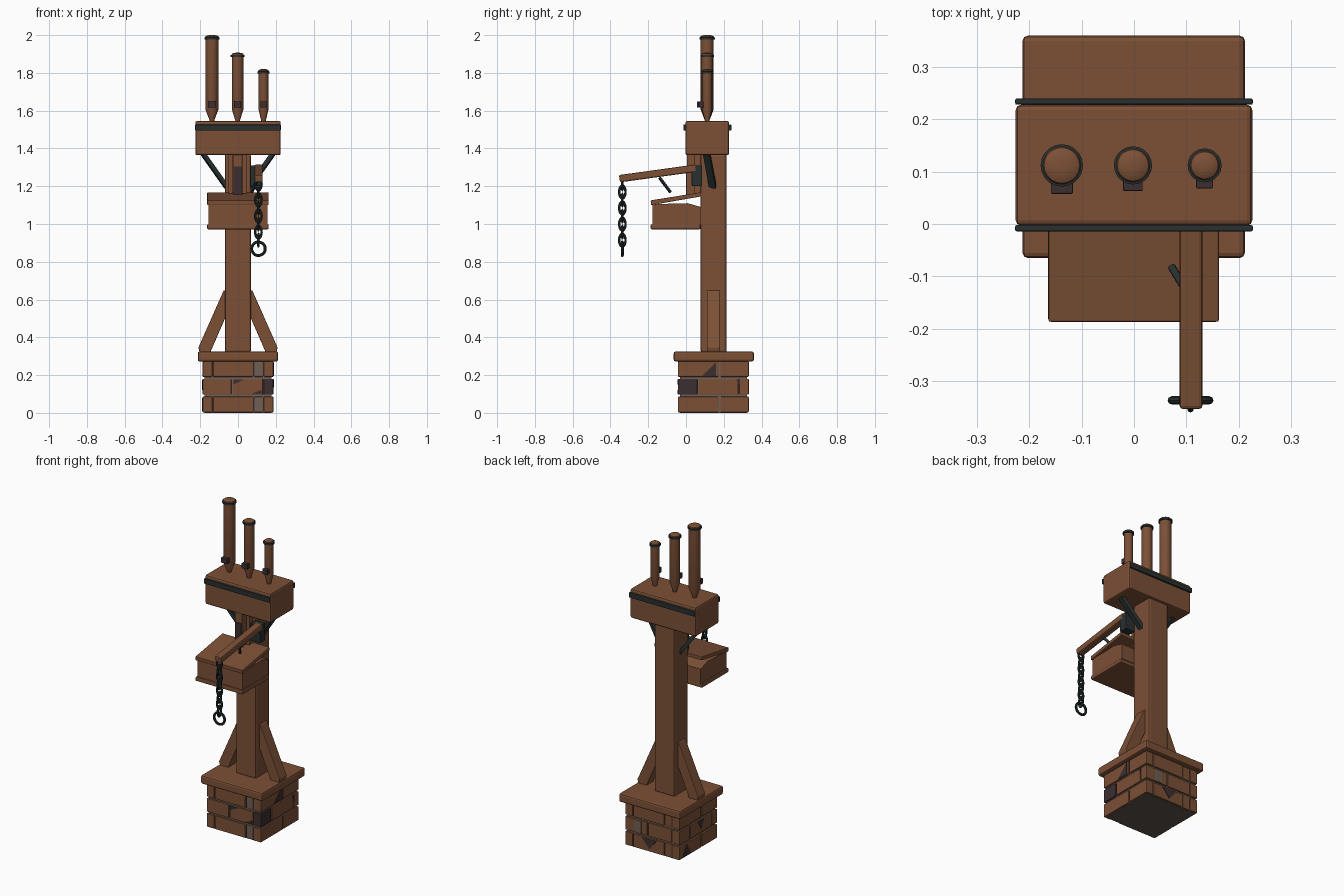
import bpy
import bmesh
from math import pi, sin, cos
from mathutils import Vector

if "Cube" in bpy.data.objects:
    bpy.data.objects.remove(bpy.data.objects["Cube"])


def material(name, rgb):
    m = bpy.data.materials.new(name)
    m.use_nodes = True
    col = (*rgb, 1)
    m.diffuse_color = col
    m.node_tree.nodes["Principled BSDF"].inputs["Base Color"].default_value = col
    return m


BROWN = material("warm brown", (0.2, 0.08, 0.037))
IRON = material("dark iron", (0.021, 0.03, 0.029))
DARK = material("dark plum", (0.045, 0.028, 0.03))
GREY = material("mortar grey", (0.16, 0.115, 0.09))
SOOT = material("charcoal", (0.105, 0.085, 0.068))


def finish(name, bm, mat, bevel=0):
    bmesh.ops.recalc_face_normals(bm, faces=bm.faces)
    me = bpy.data.meshes.new(name)
    bm.to_mesh(me)
    bm.free()
    me.materials.append(mat)
    ob = bpy.data.objects.new(name, me)
    bpy.context.collection.objects.link(ob)
    if bevel:
        mod = ob.modifiers.new("soft edges", "BEVEL")
        mod.width = bevel
        mod.segments = 2
    return ob


def box(name, x, y, z, mat=BROWN, bevel=0.006):
    bm = bmesh.new()
    bmesh.ops.create_cube(bm, size=1)
    for v in bm.verts:
        v.co = [r[0] if c < 0 else r[1] for c, r in zip(v.co, (x, y, z))]
    return finish(name, bm, mat, bevel)


def beam(name, a, b, wide, tall, mat=BROWN, bevel=0.006):
    a, b = Vector(a), Vector(b)
    h = (b - a).length / 2
    ob = box(name, (-wide / 2, wide / 2), (-tall / 2, tall / 2), (-h, h), mat, bevel)
    ob.rotation_mode = "QUATERNION"
    ob.rotation_quaternion = (b - a).to_track_quat("Z", "Y")
    ob.location = (a + b) / 2
    return ob


def prism(name, points, offset, mat=BROWN, bevel=0):
    bm = bmesh.new()
    face = bm.faces.new([bm.verts.new(p) for p in points])
    out = bmesh.ops.extrude_face_region(bm, geom=[face])["geom"]
    moved = [g for g in out if isinstance(g, bmesh.types.BMVert)]
    bmesh.ops.translate(bm, verts=moved, vec=offset)
    # The starting face closes the near end
    if not face.is_valid:
        bm.faces.new([v for v in bm.verts if v not in moved])
    return finish(name, bm, mat, bevel)


def lathe(name, profile, x, y, dark_ring, sides=20):
    bm = bmesh.new()
    rings = [[bm.verts.new((x + r * cos(2 * pi * i / sides), y + r * sin(2 * pi * i / sides), z))
              for i in range(sides)] for r, z in profile]
    for k in range(len(rings) - 1):
        for i in range(sides):
            j = (i + 1) % sides
            f = bm.faces.new((rings[k][i], rings[k][j], rings[k + 1][j], rings[k + 1][i]))
            f.material_index = int(k in dark_ring)
    bm.faces.new(rings[0][::-1])
    bm.faces.new(rings[-1])
    ob = finish(name, bm, BROWN)
    ob.data.materials.append(IRON)
    smooth(ob)


def smooth(ob):
    bpy.ops.object.select_all(action="DESELECT")
    bpy.context.view_layer.objects.active = ob
    ob.select_set(True)
    bpy.ops.object.shade_smooth_by_angle(angle=0.6)


def ring(name, loc, major, minor, rot, stretch=1):
    bpy.ops.mesh.primitive_torus_add(location=loc, rotation=rot, major_radius=major, minor_radius=minor,
                                     major_segments=20, minor_segments=8)
    ob = bpy.context.object
    ob.name = name
    ob.scale.y = stretch
    ob.data.materials.append(IRON)
    smooth(ob)


# Brick plinth: half of each course is listed, the rest is its half turn in plain brown
CX, CY, H, IN = 0, 0.145, 0.1875, 0.136
core = box("mortar_core", (CX - 0.178, CX + 0.178), (CY - 0.178, CY + 0.178), (0, 0.28), GREY, 0)
core.data.materials.append(SOOT)
for p in core.data.polygons:
    p.material_index = int(p.normal.z < -0.5)
course_a = [(-0.132, 0.08, -H, -IN, BROWN), (0.083, 0.133, 0.003 - H, -IN, GREY),
            (IN, H, -H, 0.028, BROWN), (IN, H, 0.037, H, BROWN)]
course_b = [(-H, -0.035, -H, -IN, BROWN), (-0.027, 0.132, -H, -IN, BROWN),
            (IN, H, -H, -0.085, DARK), (IN, H, -0.077, 0.132, BROWN)]
for z, course in ((0, course_a), (0.094, course_b), (0.188, course_a)):
    for x0, x1, y0, y1, mat in course:
        for s in (1, -1):
            xs = sorted((CX + s * x0, CX + s * x1))
            ys = sorted((CY + s * y0, CY + s * y1))
            box("brick", xs, ys, (z + 0.003, z + 0.086), mat if s > 0 else BROWN, 0.004)

# Stained chips on the bricks
f, r, b, l = CY - H, CX + H, CY + H, CX - H
out = 0.002
chips = [([(-0.025, f, 0.178), (-0.025, f, 0.15), (0.035, f, 0.178)], (0, -out, 0)),
         ([(0.07, f, 0.1), (0.125, f, 0.1), (0.125, f, 0.122)], (0, -out, 0)),
         ([(r, 0.085, 0.195), (r, 0.16, 0.195), (r, 0.16, 0.268)], (out, 0, 0)),
         ([(r, 0.265, 0.178), (r, 0.285, 0.135), (r, 0.285, 0.178)], (out, 0, 0)),
         ([(0.07, b, 0.08), (-0.03, b, 0.08), (0.02, b, 0.02)], (0, out, 0)),
         ([(l, 0.22, 0.01), (l, 0.3, 0.01), (l, 0.26, 0.08)], (-out, 0, 0)),
         ([(l, 0.09, 0.175), (l, 0.15, 0.175), (l, 0.12, 0.12)], (-out, 0, 0))]
for pts, vec in chips:
    prism("brick_chip", pts, vec, DARK)
box("pale_brick_face", (0.075, 0.125), (b - 0.005, b + out), (0.1, 0.178), GREY, 0)

# Cap slab, post and foot braces
box("plinth_cap", (-0.213, 0.212), (-0.065, 0.36), (0.272, 0.325), BROWN, 0.01)
box("post", (-0.07, 0.069), (0.077, 0.215), (0.32, 1.37), BROWN, 0.01)
brace = ((0.21, 0.345), (0.203, 0.32), (0.147, 0.32), (0.03, 0.589), (0.06, 0.648), (0.076, 0.648))
for s in (-1, 1):
    prism("foot_brace", [(s * x, 0.111, z) for x, z in brace], (0, 0.069, 0), BROWN, 0.004)
    # Iron struts below the head
    beam("iron_strut", (s * 0.184, 0.11, 1.37), (s * 0.06, 0.142, 1.195), 0.036, 0.022, IRON, 0)

# Front tray with sloping lid
box("tray_floor", (-0.164, 0.162), (-0.187, 0.077), (0.972, 0.998))
tray = [(-0.156, y, z) for y, z in
        ((-0.178, 0.995), (0.08, 0.995), (0.08, 1.09), (0.01, 1.11), (-0.178, 1.105))]
prism("tray_body", tray, (0.311, 0, 0))
lid = [(-0.163, y, z) for y, z in ((-0.185, 1.1), (0.08, 1.146), (0.08, 1.168), (-0.187, 1.125))]
prism("tray_lid", lid, (0.325, 0, 0), BROWN, 0.003)

# Slotted guide on the post
for x in (-0.05, 0.024):
    box("guide_rail", (x, x + 0.024), (0.045, 0.085), (1.16, 1.368), BROWN, 0.003)
box("guide_tongue", (-0.025, 0.023), (0.005, 0.055), (1.15, 1.368), BROWN, 0.003)
box("guide_slot", (-0.022, 0.02), (0, 0.05), (1.14, 1.305), DARK, 0)

# Lever arm with bracket, stay and chain
box("lever_bracket", (0.064, 0.13), (0.03, 0.085), (1.2, 1.31), IRON, 0.004)
beam("lever_arm", (0.109, -0.352, 1.24), (0.109, 0.055, 1.296), 0.044, 0.039, BROWN, 0.007)
beam("lever_stay", (0.107, -0.14, 1.245), (0.072, -0.082, 1.168), 0.015, 0.015, IRON, 0.004)
for i in range(8):
    ring("chain_link", (0.108, -0.337, 1.212 - i * 0.0425), 0.017, 0.0062,
         (pi / 2, 0, (i % 2) * pi / 2), 1.75)
ring("pull_ring", (0.108, -0.337, 0.869), 0.036, 0.0078, (pi / 2, 0, 0))

# Head box with iron straps front and back
box("head_box", (-0.226, 0.226), (-0.003, 0.228), (1.364, 1.546), BROWN, 0.01)
for y in (-0.014, 0.228):
    box("head_strap", (-0.227, 0.227), (y, y + 0.012), (1.495, 1.526), IRON, 0.003)

# Three pipes with cone feet, iron collars, domed caps and mouth blocks
for x, rad, top in ((-0.138, 0.034, 2.0), (-0.002, 0.03, 1.907), (0.135, 0.026, 1.82)):
    profile = [(0.011, 1.54), (0.013, 1.55), (rad, 1.605), (rad, top - 0.024), (rad + 0.0065, top - 0.023),
               (rad + 0.0065, top - 0.012), (rad + 0.002, top - 0.011), (rad, top - 0.006),
               (rad * 0.7, top - 0.001), (0.006, top)]
    lathe("pipe", profile, x, 0.112, (3, 4, 5))
    box("pipe_mouth", (x - rad * 0.62, x + rad * 0.62), (0.102 - rad * 1.3, 0.1), (1.617, 1.648), DARK, 0.002)
